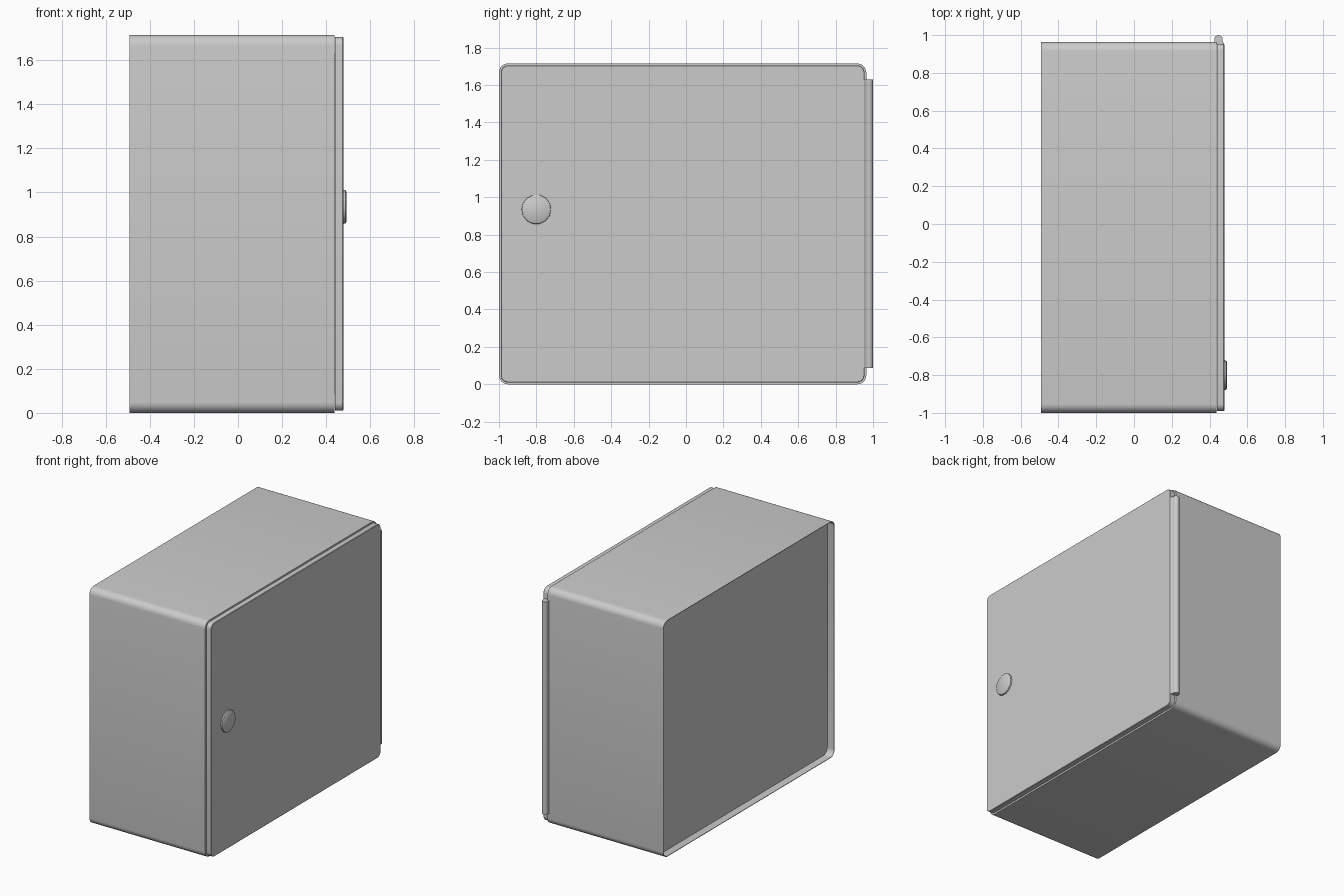
import bpy, bmesh, math

if "Cube" in bpy.data.objects:
    bpy.data.objects.remove(bpy.data.objects["Cube"])

Y0, Y1, Z0, Z1 = -1.0, 0.964, 0.0, 1.715   # cabinet outline seen from the door side
R = 0.048                                  # corner radius


def finish(name, bm, angle=35):
    bmesh.ops.recalc_face_normals(bm, faces=bm.faces)
    me = bpy.data.meshes.new(name)
    bm.to_mesh(me)
    bm.free()
    ob = bpy.data.objects.new(name, me)
    bpy.context.collection.objects.link(ob)
    bpy.ops.object.select_all(action='DESELECT')
    ob.select_set(True)
    bpy.context.view_layer.objects.active = ob
    bpy.ops.object.shade_smooth_by_angle(angle=math.radians(angle))
    return ob


def rounded_rect(inset, steps=6):
    """Rounded rectangle in the y-z plane, moved inwards by inset."""
    pts = []
    r = R - inset
    corners = [(Y1 - R, Z1 - R, 0), (Y0 + R, Z1 - R, 90),
               (Y0 + R, Z0 + R, 180), (Y1 - R, Z0 + R, 270)]
    for cy, cz, start in corners:
        for i in range(steps + 1):
            a = math.radians(start + 90 * i / steps)
            pts.append((cy + r * math.cos(a), cz + r * math.sin(a)))
    return pts


def circle(cy, cz, r, n):
    return [(cy + r * math.cos(2 * math.pi * i / n),
             cz + r * math.sin(2 * math.pi * i / n)) for i in range(n)]


def loft(name, sections, cap_start=True, cap_end=True):
    """Skin a list of (x, y-z outline) sections."""
    bm = bmesh.new()
    rings = [[bm.verts.new((x, y, z)) for y, z in pts] for x, pts in sections]
    n = len(rings[0])
    for a, b in zip(rings, rings[1:]):
        for i in range(n):
            j = (i + 1) % n
            bm.faces.new((a[i], a[j], b[j], b[i]))
    if cap_start:
        bm.faces.new(rings[0])
    if cap_end:
        bm.faces.new(rings[-1])
    return finish(name, bm)


# Cabinet shell: recessed back panel, thin rear rim, outer walls, front lip
loft("cabinet_body", [(-0.437, rounded_rect(0.004)),
                      (-0.493, rounded_rect(0.004)),
                      (-0.493, rounded_rect(0)),
                      (0.437, rounded_rect(0)),
                      (0.437, rounded_rect(0.04))], cap_end=False)

# Door: slightly smaller slab with a softened front edge
loft("door", [(0.440, rounded_rect(0.010)),
              (0.475, rounded_rect(0.010)),
              (0.478, rounded_rect(0.013))])

# Round lock on the door
loft("lock_knob", [(0.474, circle(-0.80, 0.935, 0.080, 14)),
                   (0.487, circle(-0.80, 0.935, 0.078, 14)),
                   (0.493, circle(-0.80, 0.935, 0.068, 14))])

# Hinge strip: half-round x-y profile extruded upwards
profile = [(0.478, 0.953), (0.472, 0.962), (0.469, 0.972)]
for k in range(9):
    a = math.pi * k / 8
    profile.append((0.447 + 0.022 * math.cos(a), 0.978 + 0.022 * math.sin(a)))
profile += [(0.425, 0.953)]
bm = bmesh.new()
base = bm.faces.new([bm.verts.new((x, y, 0.087)) for x, y in profile])
ext = bmesh.ops.extrude_face_region(bm, geom=[base], use_keep_orig=True)
top = [v for v in ext["geom"] if isinstance(v, bmesh.types.BMVert)]
bmesh.ops.translate(bm, vec=(0, 0, 1.63 - 0.087), verts=top)
finish("hinge_strip", bm)
